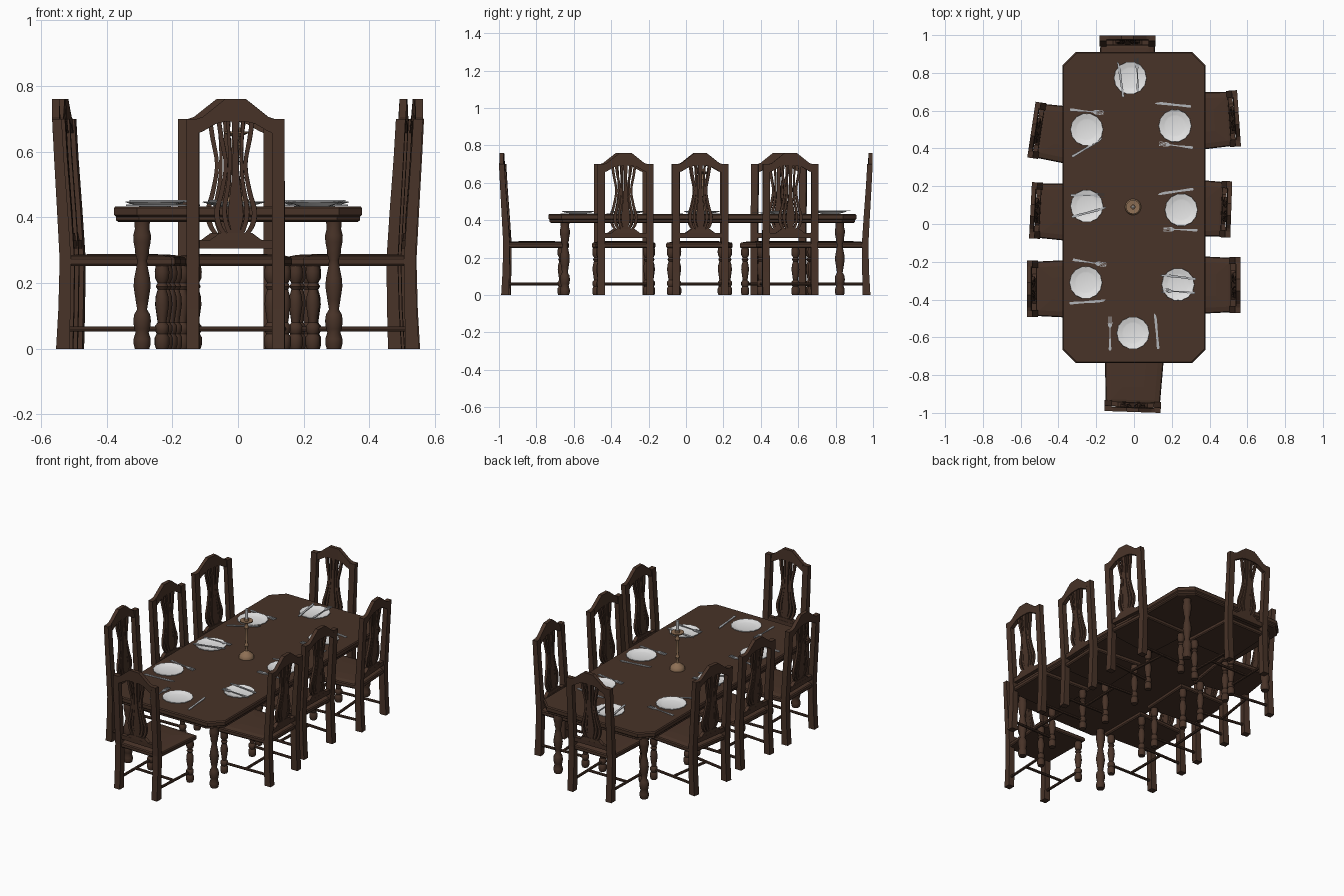
import bpy, bmesh, math
from mathutils import Matrix, Vector

if "Cube" in bpy.data.objects:
    bpy.data.objects.remove(bpy.data.objects["Cube"])


def material(name, rgb):
    m = bpy.data.materials.new(name)
    m.diffuse_color = (*rgb, 1)
    m.use_nodes = True
    m.node_tree.nodes["Principled BSDF"].inputs["Base Color"].default_value = m.diffuse_color
    return m


WOOD = material("dark wood", (0.065, 0.033, 0.021))
CHINA = material("white china", (0.78, 0.78, 0.78))
SILVER = material("silver", (0.45, 0.46, 0.48))
BRASS = material("aged brass", (0.27, 0.16, 0.09))
WAX = material("candle wax", (0.55, 0.55, 0.56))


def loft(name, loops, mat, smooth=False):
    """Mesh skinned through closed loops of equal length, capped at both ends."""
    bm = bmesh.new()
    rings = [[bm.verts.new(p) for p in loop] for loop in loops]
    n = len(rings[0])
    for a, b in zip(rings, rings[1:]):
        for i in range(n):
            bm.faces.new((a[i], a[(i + 1) % n], b[(i + 1) % n], b[i]))
    bm.faces.new(rings[0])
    bm.faces.new(rings[-1])
    bmesh.ops.recalc_face_normals(bm, faces=bm.faces)
    for f in bm.faces:
        f.smooth = smooth
    me = bpy.data.meshes.new(name)
    bm.to_mesh(me)
    bm.free()
    if smooth:
        me.set_sharp_from_angle(angle=math.radians(40))
    me.materials.append(mat)
    return me


def place(me, matrix=Matrix(), name=None):
    ob = bpy.data.objects.new(name or me.name, me)
    ob.matrix_world = matrix
    bpy.context.collection.objects.link(ob)
    return ob


def lathe(name, profile, mat, centre=(0, 0), n=12, wave=0):
    cx, cy = centre
    loops = []
    for r, z in profile:
        loop = []
        for i in range(n):
            t = 2 * math.pi * i / n
            rr = r * (1 + wave * (-1) ** i)
            loop.append((cx + rr * math.cos(t), cy + rr * math.sin(t), z))
        loops.append(loop)
    return loft(name, loops, mat, True)


def rect(cx, cy, hx, hy, z):
    return [(cx - hx, cy - hy, z), (cx + hx, cy - hy, z), (cx + hx, cy + hy, z), (cx - hx, cy + hy, z)]


def rod(name, a, b, r):
    """Round stretcher between two points."""
    a, b = Vector(a), Vector(b)
    q = (b - a).to_track_quat('Z', 'Y')
    ring = [q @ Vector((r * math.cos(i * math.pi / 4), r * math.sin(i * math.pi / 4), 0)) for i in range(8)]
    return loft(name, [[a + p for p in ring], [b + p for p in ring]], WOOD, True)


def spline(pts, steps=4):
    """Catmull-Rom smoothing of a short point list."""
    p = [Vector(q) for q in [pts[0], *pts, pts[-1]]]
    out = []
    for i in range(1, len(p) - 2):
        for s in range(steps):
            t = s / steps
            out.append(0.5 * (2 * p[i] + (p[i + 1] - p[i - 1]) * t
                       + (2 * p[i - 1] - 5 * p[i] + 4 * p[i + 1] - p[i + 2]) * t * t
                       + (3 * p[i] - p[i - 1] - 3 * p[i + 1] + p[i + 2]) * t ** 3))
    return out + [p[-1]]


def lean(z):
    return 0.043 - 0.028 * (z - 0.27) / 0.43


# ---- Chair parts: back at y = 0, facing +y ----
parts = []
leg_profile = [(.018, 0), (.022, .012), (.022, .035), (.016, .045), (.021, .055), (.021, .07), (.013, .08),
               (.016, .10), (.021, .135), (.019, .16), (.013, .18), (.019, .19), (.013, .20),
               (.021, .215), (.022, .235), (.018, .26)]
# (z, back y, front y) of the raked rear posts
post = [(0, .012, .053), (.12, .019, .056), (.27, .023, .058), (.42, .015, .048), (.58, .006, .036), (.70, 0, .029)]
# splat strands as (x, z, half width)
strands = {
    "splat_outer": [(.052, .70, .007), (.043, .64, .007), (.030, .56, .006), (.042, .48, .007),
                    (.057, .42, .008), (.050, .375, .008), (.030, .345, .008)],
    "splat_inner": [(.024, .70, .005), (.018, .60, .005), (.021, .51, .006), (.034, .43, .007),
                    (.030, .385, .007), (.015, .345, .008)],
}
for s, side in ((-1, "left"), (1, "right")):
    parts.append(loft(side + "_back_post", [rect(s * .130, (a + b) / 2, .019, (b - a) / 2, z)
                                            for z, a, b in post], WOOD))
    parts.append(lathe(side + "_front_leg", leg_profile, WOOD, (s * .136, .335)))
    parts.append(rod(side + "_stretcher", (s * .130, .035, .06), (s * .136, .335, .06), .008))
    for name, pts in strands.items():
        parts.append(loft(side + "_" + name, [rect(s * x, lean(z), w, .007, z)
                                              for x, z, w in spline(pts)], WOOD, True))
centre_strand = [(.012, .70), (.008, .62), (.012, .52), (.020, .45), (.023, .40), (.014, .36), (.018, .345)]
parts.append(loft("splat_centre", [rect(0, lean(z), w, .009, z) for w, z in spline(centre_strand)], WOOD, True))
parts.append(rod("cross_stretcher", (-.133, .19, .06), (.133, .19, .06), .008))
parts.append(loft("lower_back_rail", [rect(0, lean(z), .115, .012, z) for z in (.305, .332)], WOOD))
parts.append(loft("splat_shoe", [rect(0, lean(.34), w, .011, z) for w, z in ((.08, .33), (.05, .352))], WOOD))
# arched crest (x, lower z, upper z)
crest = [(-.118, .655, .70), (-.10, .662, .706), (-.06, .685, .738), (-.032, .692, .76)]
crest += [(-x, a, b) for x, a, b in reversed(crest)]
parts.append(loft("crest_rail", [[(x, .002, a), (x, .026, a), (x, .022, b), (x, 0, b)] for x, a, b in crest], WOOD))


def seat_ring(k, z):
    return [(x * k, .197 + (y - .197) * k, z) for x, y in ((-.143, .03), (.143, .03), (.16, .365), (-.16, .365))]


parts.append(loft("seat", [seat_ring(k, z) for k, z in
                           ((.97, .252), (1, .258), (1, .274), (.97, .28), (.8, .286), (.4, .289))], WOOD))

# chair placements: back-centre x, y, turn in degrees
chairs = [(-.008, -.995, -2), (-.034, .998, 180), (-.543, .50, -98.5), (-.548, .073, -93),
          (-.566, -.343, -90), (.556, .56, 94), (.515, .077, 88), (.563, -.323, 90)]
for i, (x, y, a) in enumerate(chairs, 1):
    m = Matrix.Translation((x, y, 0)) @ Matrix.Rotation(math.radians(a), 4, 'Z')
    for me in parts:
        place(me, m, "chair_%d_%s" % (i, me.name))

# ---- Table ----
CY = .0875


def table_ring(d, z):
    hx, hy, c = .378 - d, .823 - d, .07
    q = [(hx, hy - c), (hx - c, hy), (c - hx, hy), (-hx, hy - c), (-hx, c - hy), (c - hx, -hy), (hx - c, -hy), (hx, c - hy)]
    return [(x, CY + y, z) for x, y in q]


place(loft("table_top", [table_ring(d, z) for d, z in
                         ((.014, .386), (.006, .392), (.006, .402), (0, .408), (0, .428), (.005, .434))], WOOD))
table_leg = lathe("table_leg", [(.022, 0), (.026, .015), (.026, .03), (.020, .05), (.024, .06), (.027, .085),
                                (.024, .105), (.015, .12), (.020, .15), (.026, .19), (.024, .215), (.017, .25),
                                (.015, .27), (.021, .29), (.021, .30), (.026, .325), (.027, .345),
                                (.022, .365), (.024, .39)], WOOD)
for x in (-.292, .292):
    for y in (-.735, .735):
        place(table_leg, Matrix.Translation((x, CY + y, 0)))

# ---- Place settings ----
TOP = .434
plate = lathe("plate", [(.045, 0), (.055, .003), (.086, .012), (.085, .015), (.060, .008), (.052, .006)],
              CHINA, n=28, wave=.018)


def strip(name, pts, z0=.001, z1=.005):
    """Flat cutlery piece along x from (x, low y, high y) stations."""
    return loft(name, [[(x, a, z0), (x, b, z0), (x, b, z1), (x, a, z1)] for x, a, b in pts], SILVER)


knife = [strip("knife", [(-.095, -.005, .005), (-.09, -.007, .007), (-.01, -.005, .005), (0, -.006, .006),
                         (.06, -.007, .007), (.085, -.003, .007), (.095, .004, .006)])]
fork = [strip("fork_handle", [(-.09, -.006, .006), (-.08, -.007, .007), (-.01, -.003, .003), (.03, -.003, .003),
                              (.042, -.011, .011), (.052, -.012, .012)])]
fork += [strip("fork_tine", [(.05, y - .002, y + .002), (.09, y - .0015, y + .0015)]) for y in (-.010, -.0033, .0033, .010)]

plates = [(-.02, .773), (-.25, .50), (.217, .52), (-.25, .095), (.25, .075), (-.255, -.31), (.233, -.32), (-.005, -.577)]
for x, y in plates:
    place(plate, Matrix.Translation((x, y, TOP)))

# cutlery centre x, y, heading in degrees, height above table
knives = [(-.07, .765, 98, .014), (-.247, .405, 31, .006), (.207, .632, 174, 0), (-.238, .062, 15, .014),
          (.22, .172, 188, 0), (-.246, -.413, 4, 0), (.233, -.28, 173, .014), (.12, -.567, 95, 0)]
forks = [(.018, .79, 92, .014), (-.25, .597, -6, 0), (.222, .415, 173, 0), (-.246, .152, 0, .010),
         (.245, -.03, 178, 0), (-.235, -.203, -9, 0), (.233, -.358, 176, .014), (-.127, -.58, 90, 0)]
for meshes, spots in ((knife, knives), (fork, forks)):
    for x, y, a, h in spots:
        m = Matrix.Translation((x, y, TOP + h)) @ Matrix.Rotation(math.radians(a), 4, 'Z')
        for me in meshes:
            place(me, m)

# ---- Candlestick ----
stand = Matrix.Translation((-.005, .09, TOP))
place(lathe("candlestick", [(.043, 0), (.043, .008), (.036, .022), (.020, .033), (.009, .042), (.007, .06),
                            (.013, .075), (.007, .09), (.009, .13), (.008, .17), (.014, .185), (.008, .20),
                            (.012, .212), (.036, .222), (.037, .228), (.013, .226), (.013, .24)],
            BRASS, n=16), stand)
place(lathe("candle", [(.009, .235), (.009, .295), (.004, .30)], WAX), stand)
